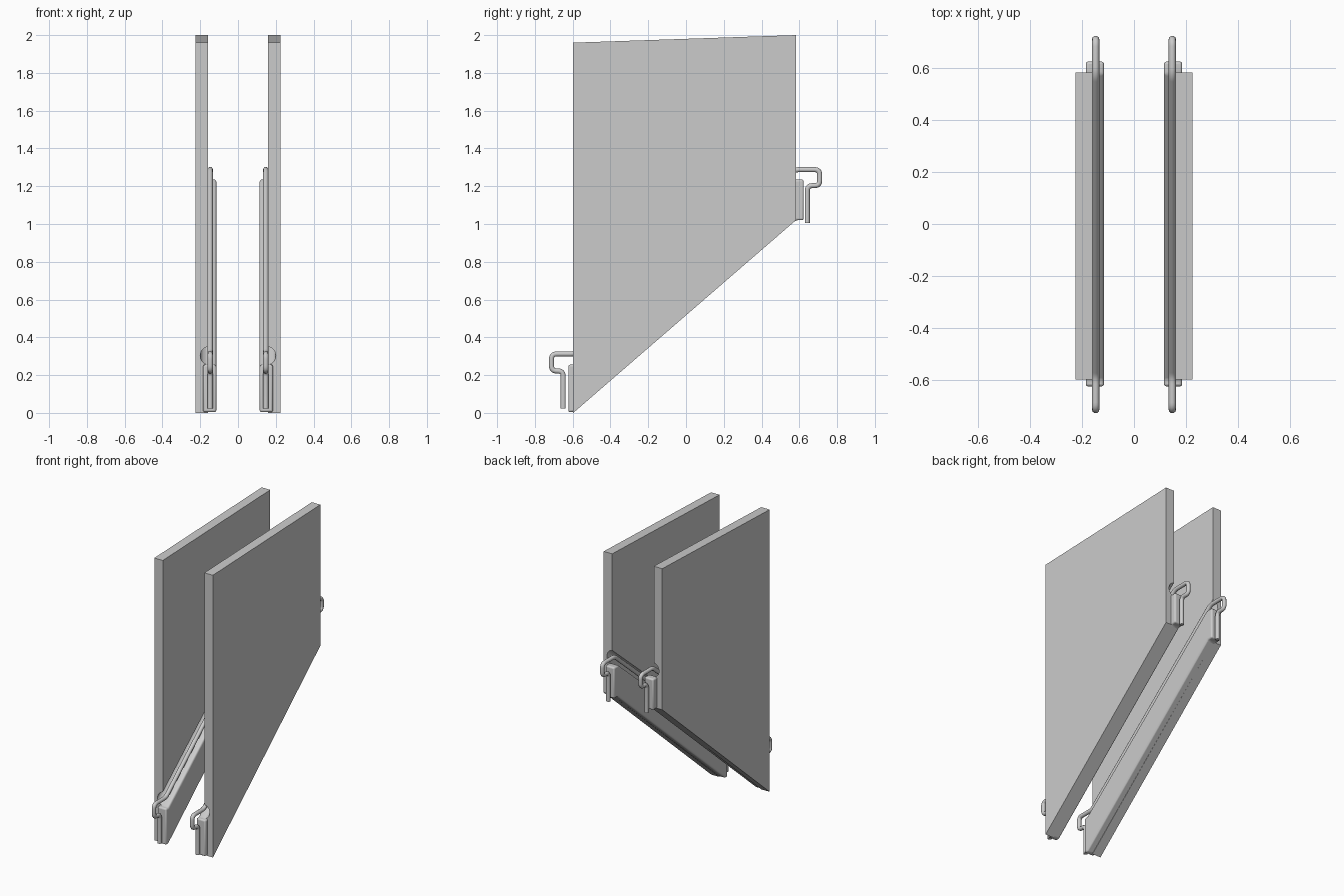
import bpy, bmesh, math
from mathutils import Vector

if "Cube" in bpy.data.objects:
    bpy.data.objects.remove(bpy.data.objects["Cube"])


def prism(name, outline, x0, x1):
    """Extrude a (y, z) outline along x."""
    bm = bmesh.new()
    f = bm.faces.new([bm.verts.new((x0, y, z)) for y, z in outline])
    r = bmesh.ops.extrude_face_region(bm, geom=[f])
    verts = [v for v in r["geom"] if isinstance(v, bmesh.types.BMVert)]
    bmesh.ops.translate(bm, verts=verts, vec=(x1 - x0, 0, 0))
    return finish(name, bm)


def finish(name, bm):
    bmesh.ops.recalc_face_normals(bm, faces=bm.faces)
    me = bpy.data.meshes.new(name)
    bm.to_mesh(me)
    bm.free()
    ob = bpy.data.objects.new(name, me)
    bpy.context.collection.objects.link(ob)
    return ob


def mirror(ob):
    ob.modifiers.new("Mirror", 'MIRROR')


def smooth(ob):
    bpy.ops.object.select_all(action='DESELECT')
    ob.select_set(True)
    bpy.context.view_layer.objects.active = ob
    bpy.ops.object.shade_smooth_by_angle(angle=math.radians(40))


def rounded(points, r, steps=6):
    """Round the inner corners of a path."""
    pts = [Vector(p) for p in points]
    out = [pts[0]]
    for a, b, c in zip(pts, pts[1:], pts[2:]):
        p, q = b + (a - b).normalized() * r, b + (c - b).normalized() * r
        for i in range(steps + 1):
            t = i / steps
            out.append(p * (1 - t) ** 2 + b * 2 * t * (1 - t) + q * t * t)
    return out + [pts[-1]]


# Side wall panels
wall = prism("wall_panel", [(-.597, 0), (.582, 1.02), (.582, 2), (-.597, 1.96)], .16, .225)

# Sloping round groove cut in the inner wall face behind the handrail
bm = bmesh.new()
N = 32
rings = []
slope = .98 / 1.18
for y in (-.75, .75):
    rings.append([bm.verts.new((.15 + .05 * math.cos(a), y, .302 + slope * (y + .597) + .05 * math.sin(a)))
                  for a in (2 * math.pi * i / N for i in range(N))])
for i in range(N):
    j = (i + 1) % N
    bm.faces.new((rings[0][i], rings[0][j], rings[1][j], rings[1][i]))
bm.faces.new(rings[0])
bm.faces.new(rings[1])
cutter = finish("groove_cutter", bm)
cutter.hide_render = True
cutter.hide_viewport = True
cut = wall.modifiers.new("Groove", 'BOOLEAN')
cut.operation = 'DIFFERENCE'
cut.solver = 'EXACT'
cut.object = cutter
mirror(wall)

# Sloping base rails with short level ends
rail = prism("base_rail", [(-.623, .004), (-.597, .004), (.582, 1.02), (.623, 1.02),
                           (.623, 1.235), (.575, 1.235), (-.597, .255), (-.623, .255)], .115, .185)
bev = rail.modifiers.new("Bevel", 'BEVEL')
bev.width = .01
bev.segments = 3
bev.limit_method = 'ANGLE'
mirror(rail)
smooth(rail)

# Handrail tubes with hooked ends
X = .147
path = [(-.65, .022), (-.65, .222), (-.712, .222), (-.712, .312), (-.585, .312),
        (.575, 1.288), (.708, 1.288), (.708, 1.203), (.642, 1.203), (.642, 1.005)]
cu = bpy.data.curves.new("handrail", 'CURVE')
cu.dimensions = '3D'
cu.bevel_depth = .014
cu.bevel_resolution = 3
cu.use_fill_caps = True
pts = rounded([(X, y, z) for y, z in path], .028)
sp = cu.splines.new('POLY')
sp.points.add(len(pts) - 1)
for p, co in zip(sp.points, pts):
    p.co = (*co, 1)
tube = bpy.data.objects.new("handrail", cu)
bpy.context.collection.objects.link(tube)
bpy.context.view_layer.objects.active = tube
tube.select_set(True)
bpy.ops.object.select_all(action='DESELECT')
tube.select_set(True)
bpy.ops.object.convert(target='MESH')
tube = bpy.context.view_layer.objects.active
mirror(tube)
smooth(tube)
